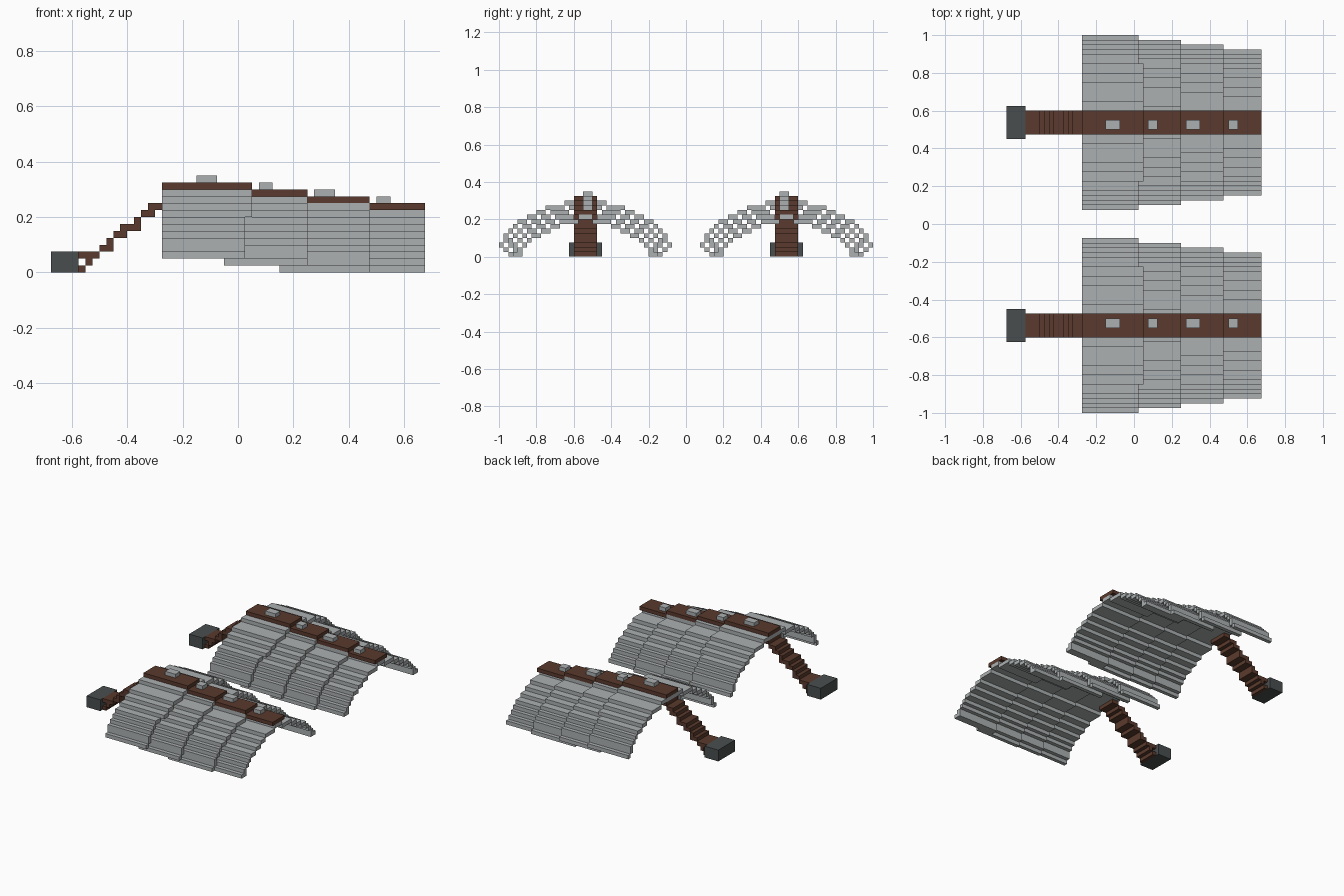
import bpy, bmesh

if "Cube" in bpy.data.objects:
    bpy.data.objects.remove(bpy.data.objects["Cube"])

V = 0.025          # block size
CY = 0.5375        # distance of each wing's spine from the middle


def material(name, rgb):
    m = bpy.data.materials.new(name)
    m.diffuse_color = (*rgb, 1)
    m.use_nodes = True
    m.node_tree.nodes["Principled BSDF"].inputs["Base Color"].default_value = m.diffuse_color
    return m


GREY = material("light grey", (0.41, 0.435, 0.44))
BROWN = material("brown", (0.102, 0.042, 0.026))
DARK = material("dark grey", (0.067, 0.076, 0.076))


def blocks(name, boxes, mat, side):
    """One object from boxes (x0, x1, y0, y1, z0, z1), y mirrored by side."""
    bm = bmesh.new()
    for x0, x1, y0, y1, z0, z1 in boxes:
        vs = bmesh.ops.create_cube(bm, size=1)["verts"]
        for v in vs:
            v.co = (x1 if v.co.x > 0 else x0,
                    side * (y1 if v.co.y > 0 else y0),
                    z1 if v.co.z > 0 else z0)
    bmesh.ops.recalc_face_normals(bm, faces=bm.faces)
    me = bpy.data.meshes.new(name)
    bm.to_mesh(me)
    bm.free()
    me.materials.append(mat)
    bpy.context.collection.objects.link(bpy.data.objects.new(name, me))


# Arched cross-section: (first column, last column, bottom row, top row)
ARCH = [(5, 8, 10, 10), (9, 10, 9, 9), (11, 12, 8, 8), (13, 14, 7, 7),
        (15, 15, 6, 6), (16, 16, 5, 5), (17, 17, 3, 4), (18, 18, 2, 2)]

# Overlapping panels: shell start, visible start, end, bump start, bump end
PANELS = [(-0.275, -0.275, 0.05, -0.15, -0.075),
          (-0.05, 0.05, 0.25, 0.075, 0.125),
          (0.15, 0.25, 0.475, 0.275, 0.35),
          (0.375, 0.475, 0.675, 0.5, 0.55)]

# Stepped arm: x start and end for each row from the ground up
ARM = [(-0.575, -0.55), (-0.55, -0.525), (-0.575, -0.5), (-0.5, -0.45),
       (-0.475, -0.45), (-0.45, -0.4), (-0.425, -0.35), (-0.375, -0.35),
       (-0.35, -0.3), (-0.325, -0.275), (-0.275, -0.225)]


def panel(k, x0, x1):
    """Stepped arch, each later panel one block lower and narrower."""
    c = 4.5 - k
    out = [(x0, x1, CY - c * V, CY + c * V, (11 - k) * V, (12 - k) * V)]
    for a, b, lo, hi in ARCH:
        z0, z1 = max(lo - k, 0) * V, max(hi + 1 - k, 1) * V
        end = x1 - V if k == 0 and a > 11 else x1
        near, far = (a - k - 0.5) * V, (b - k + 0.5) * V
        out += [(x0, end, CY + near, CY + far, z0, z1),
                (x0, end, CY - far, CY - near, z0, z1)]
    return out


for side, tag in ((1, "back"), (-1, "front")):
    for k, (xs, xv, xe, b0, b1) in enumerate(PANELS):
        top = (14 - k - 1) * V
        blocks(f"{tag}_wing_panel_{k + 1}", panel(k, xs, xe), GREY, side)
        blocks(f"{tag}_spine_{k + 1}",
               [(xv, xe, CY - 2.5 * V, CY + 2.5 * V, top - V, top)], BROWN, side)
        blocks(f"{tag}_stud_{k + 1}", [(b0, b1, 0.5, 0.55, top, top + V)], GREY, side)
    # sloping arm and its end weight
    blocks(f"{tag}_arm", [(a, b, CY - 2.5 * V, CY + 2.5 * V, i * V, (i + 1) * V)
                          for i, (a, b) in enumerate(ARM)], BROWN, side)
    blocks(f"{tag}_end_block",
           [(-0.675, -0.575, CY - 3.5 * V, CY + 3.5 * V, 0, 3 * V)], DARK, side)
